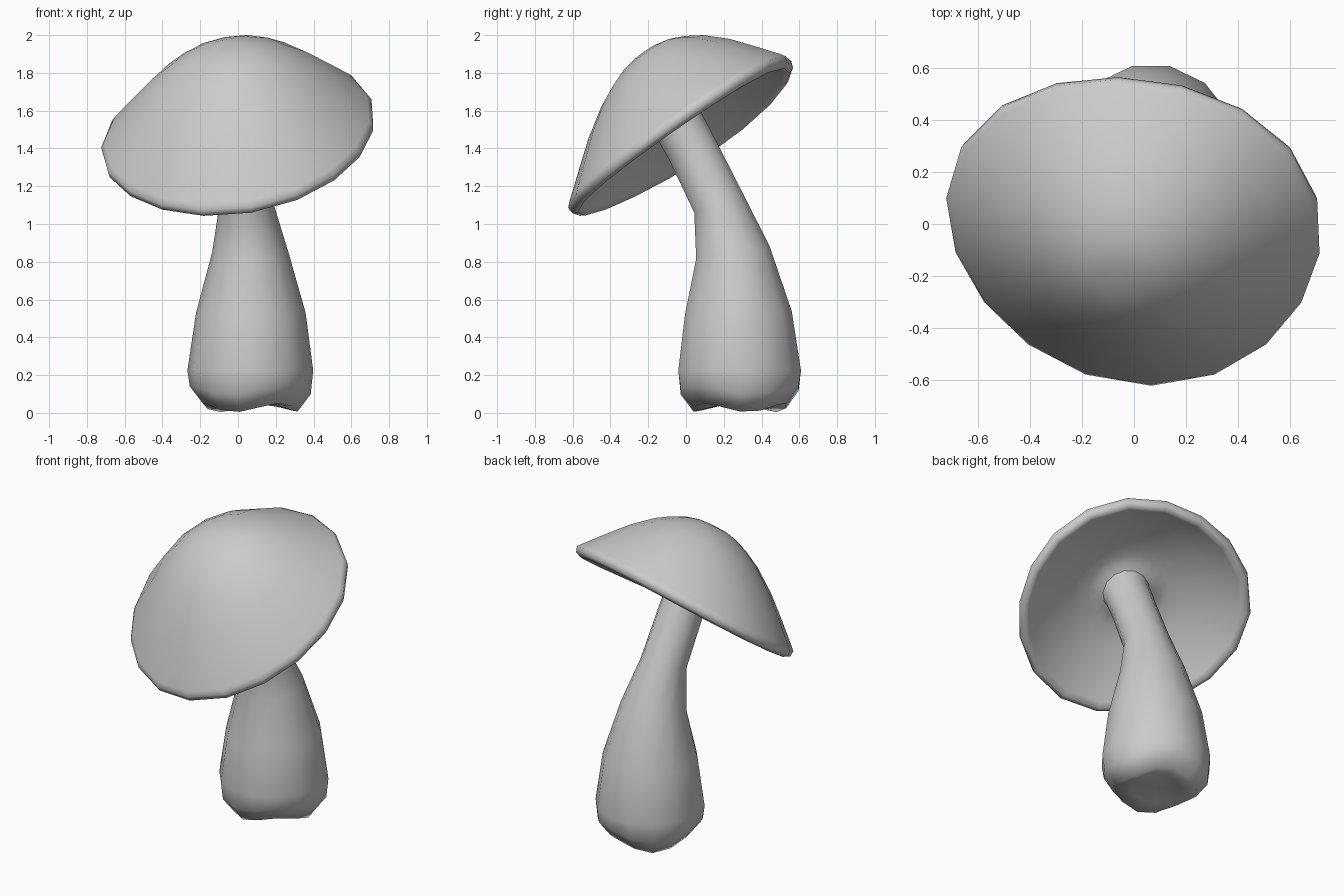
import bpy, bmesh, math
from mathutils import Vector

if "Cube" in bpy.data.objects:
    bpy.data.objects.remove(bpy.data.objects["Cube"])


def loft(name, rings, sharp=60):
    """Skin a list of closed vertex rings; single-point rings become poles."""
    bm = bmesh.new()
    rows = [[bm.verts.new(p) for p in ring] for ring in rings]
    for a, b in zip(rows, rows[1:]):
        n = max(len(a), len(b))
        for i in range(n):
            j = (i + 1) % n
            if len(a) == 1:
                bm.faces.new((a[0], b[j], b[i]))
            elif len(b) == 1:
                bm.faces.new((a[i], a[j], b[0]))
            else:
                bm.faces.new((a[i], a[j], b[j], b[i]))
    bmesh.ops.recalc_face_normals(bm, faces=bm.faces[:])
    mesh = bpy.data.meshes.new(name)
    bm.to_mesh(mesh)
    bm.free()
    obj = bpy.data.objects.new(name, mesh)
    bpy.context.collection.objects.link(obj)
    bpy.ops.object.select_all(action='DESELECT')
    obj.select_set(True)
    bpy.context.view_layer.objects.active = obj
    bpy.ops.object.shade_smooth_by_angle(angle=math.radians(sharp))
    return obj


# Cap: tilted lathe, crown leaning back, rim slightly uneven; open where the stem enters
normal = Vector((-0.17, -0.69, 1.0)).normalized()
back = Vector((0, 1, 0))
back = (back - normal * back.dot(normal)).normalized()
side = back.cross(normal)
cap_centre = Vector((0, -0.02, 1.476))
cap_profile = [(0, .468), (.09, .464), (.17, .445), (.25, .41), (.34, .36), (.47, .26),
               (.59, .145), (.70, .037), (.72, .014), (.714, -.02), (.685, -.036),
               (.655, -.016), (.52, .055), (.36, .11), (.25, .14), (.18, .135), (.13, .11)]


def cap_ring(r, h):
    centre = cap_centre + (back * 0.18 + side * 0.05 + normal) * h
    if r == 0:
        return [centre]
    ring, edge = [], r / 0.72
    for i in range(18):
        a = math.radians(10 + 20 * i)
        rr = r * (1 + 0.02 * edge * math.cos(3 * (a - math.radians(30))))
        droop = 0.025 * math.cos(a) ** 2 + 0.025 * max(0, math.cos(a - math.radians(130))) ** 2
        ring.append(centre + side * (1.015 * rr * math.cos(a))
                    + back * (0.985 * rr * math.sin(a)) - normal * droop * edge ** 2)
    return ring


loft("cap", [cap_ring(r, h) for r, h in cap_profile], 100)

# Stem: bulbous foot narrowing and bending forward into the cap (x, y, z, radius, tilt)
stem_path = [(.065, .285, .05, 0, 0), (.065, .285, .04, .15, 0), (.065, .285, .028, .25, 0),
             (.065, .284, .12, .32, 0), (.065, .284, .225, .333, 0), (.068, .277, .53, .29, 2),
             (.065, .248, .85, .202, 10), (.045, .173, 1.11, .142, 21), (.02, .03, 1.4, .137, 27),
             (0, -.055, 1.555, .14, 31), (-.005, -.085, 1.61, .15, 34)]
stem_rings = []
for x, y, z, r, tilt in stem_path:
    t, centre, ring = math.radians(tilt), Vector((x, y, z)), []
    for i in range(14 if r else 1):
        a = math.tau * i / 14
        p = centre + r * Vector((math.cos(a), math.sin(a) * math.cos(t), math.sin(a) * math.sin(t)))
        # three low lobes under the foot, fading towards its middle
        if 0 < r and z < 0.15:
            p.z -= 0.024 * min(1, r / 0.25) ** 2 * math.cos(3 * (a - math.radians(130)))
        ring.append(p)
    stem_rings.append(ring)
loft("stem", stem_rings, 100)
